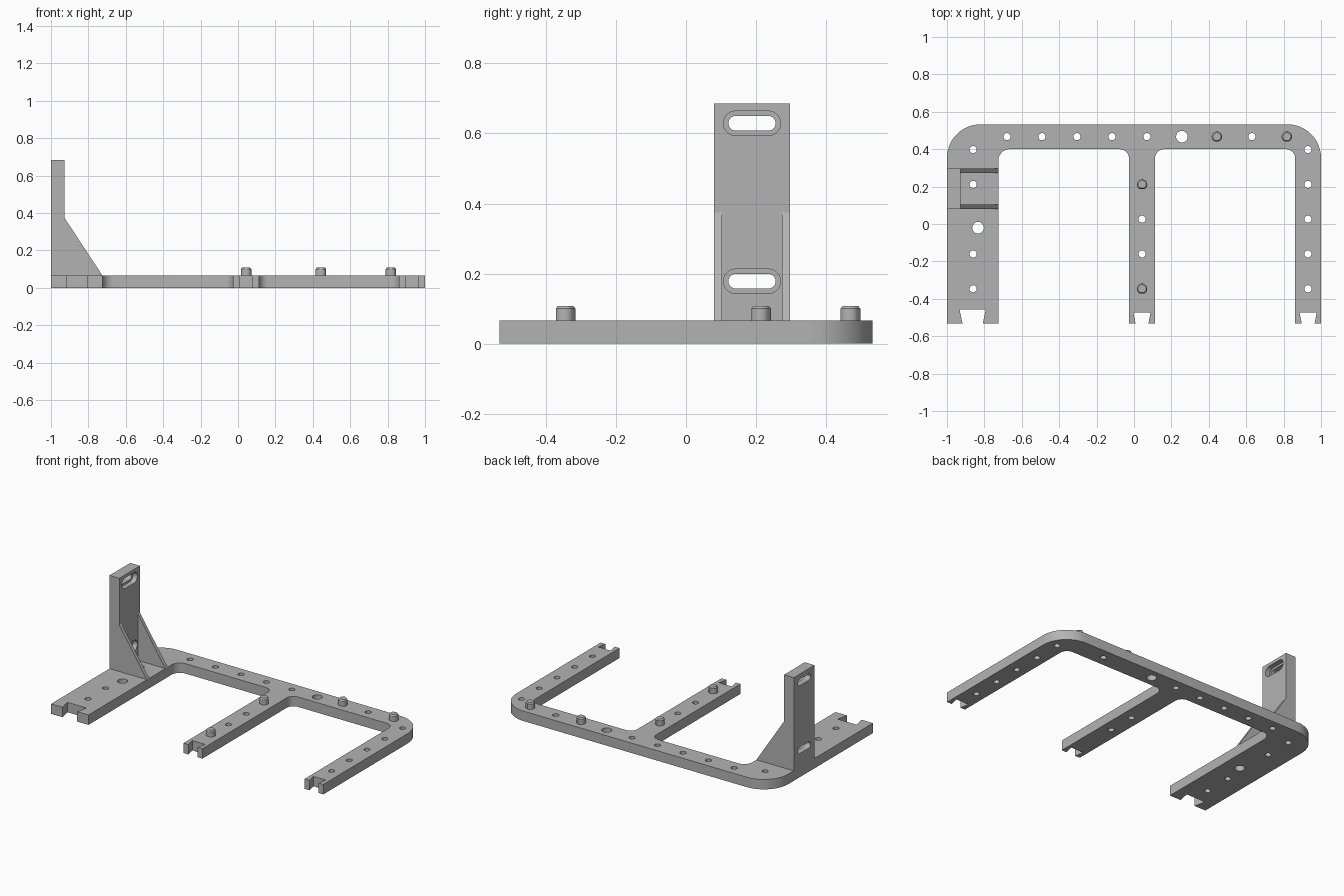
import bpy, bmesh
from math import sin, cos, pi
from mathutils import Vector

if "Cube" in bpy.data.objects:
    bpy.data.objects.remove(bpy.data.objects["Cube"], do_unlink=True)

GREY = (0.45, 0.45, 0.45, 1)
mat = bpy.data.materials.new("light grey")
mat.use_nodes = True
mat.diffuse_color = GREY
mat.node_tree.nodes["Principled BSDF"].inputs["Base Color"].default_value = GREY

T = 0.066            # plate thickness
PITCH = 0.187        # hole spacing
BACK, FRONT = 0.533, -0.533


def finish(bm, name):
    bmesh.ops.recalc_face_normals(bm, faces=bm.faces)
    mesh = bpy.data.meshes.new(name)
    bm.to_mesh(mesh)
    bm.free()
    mesh.materials.append(mat)
    ob = bpy.data.objects.new(name, mesh)
    bpy.context.collection.objects.link(ob)
    return ob


def activate(ob):
    bpy.ops.object.select_all(action='DESELECT')
    ob.select_set(True)
    bpy.context.view_layer.objects.active = ob


def smooth(ob):
    activate(ob)
    bpy.ops.object.shade_smooth_by_angle(angle=0.6)


def rounded(points, steps=12):
    """Closed outline from (x, y, corner radius); right-angled corners only are rounded."""
    out = []
    for i, (x, y, r) in enumerate(points):
        p = Vector((x, y))
        if not r:
            out.append(p)
            continue
        a = (Vector(points[i - 1][:2]) - p).normalized() * r
        b = (Vector(points[(i + 1) % len(points)][:2]) - p).normalized() * r
        for k in range(steps + 1):
            t = k / steps * pi / 2
            out.append(p + a * (1 - sin(t)) + b * (1 - cos(t)))
    return out


def circle(x, y, r, n=24):
    return [Vector((x + r * cos(2 * pi * i / n), y + r * sin(2 * pi * i / n))) for i in range(n)]


def slot(y0, y1, z, r, n=12):
    right = [Vector((y1 - r + r * sin(pi * i / n), z - r * cos(pi * i / n))) for i in range(n + 1)]
    left = [Vector((y0 + r - r * sin(pi * i / n), z + r * cos(pi * i / n))) for i in range(n + 1)]
    return right + left


def prism(name, loops, start, end, axis='Z'):
    """Extrude an outline (first loop) with holes (other loops) along an axis."""
    place = {'Z': lambda a, b, c: (a, b, c),
             'X': lambda a, b, c: (c, a, b),
             'Y': lambda a, b, c: (a, c, b)}[axis]
    bm = bmesh.new()
    for loop in loops:
        vs = [bm.verts.new(place(p[0], p[1], start)) for p in loop]
        for i, v in enumerate(vs):
            bm.edges.new((vs[i - 1], v))
    bmesh.ops.triangle_fill(bm, edges=bm.edges[:], use_beauty=True)
    bmesh.ops.dissolve_limit(bm, angle_limit=0.01, verts=[], edges=bm.edges[:])
    ext = bmesh.ops.extrude_face_region(bm, geom=bm.faces[:], use_keep_orig=True)
    verts = [g for g in ext["geom"] if isinstance(g, bmesh.types.BMVert)]
    bmesh.ops.translate(bm, verts=verts, vec=Vector(place(0, 0, end - start)))
    return finish(bm, name)


def notched_end(x0, x1, mouth, throat, depth):
    """Front end of a leg with a dovetail notch."""
    c = (x0 + x1) / 2
    return [(x0, FRONT, 0), (c - mouth, FRONT, 0), (c - throat, FRONT + depth, 0),
            (c + throat, FRONT + depth, 0), (c + mouth, FRONT, 0), (x1, FRONT, 0)]


# Flat frame: back bar with three legs
INNER = 0.4
outline = rounded(
    notched_end(-1, -0.725, 0.054, 0.07, 0.075) + [(-0.725, INNER, 0.06), (-0.027, INNER, 0.05)]
    + notched_end(-0.027, 0.112, 0.034, 0.046, 0.06) + [(0.112, INNER, 0.05), (0.862, INNER, 0.05)]
    + notched_end(0.862, 1, 0.034, 0.046, 0.06) + [(1, BACK, 0.18), (-1, BACK, 0.18)])

BAR_Y = 0.467
bar = [(-0.679 + PITCH * i, BAR_Y) for i in range(9)]
rows = [0.398 - PITCH * 0.995 * i for i in range(5)]
pins = [bar[6], bar[8], (0.043, rows[1]), (0.043, rows[4])]
small = [bar[i] for i in (0, 1, 2, 3, 4, 7)]
small += [(x, y) for x in (-0.86, 0.93) for y in rows if (x, y) != (-0.86, rows[2])]
small += [(0.043, y) for y in rows[2:4]]
large = [bar[5], (-0.834, -0.02)]
holes = [circle(x, y, 0.019) for x, y in small] + [circle(x, y, 0.031) for x, y in large]
smooth(prism("base_frame", [outline] + holes, 0, T))

# Upright wall with two counterbored slots
Y0, Y1 = 0.08, 0.297
WALL_X = -0.928
wall = prism("upright_wall", [[(Y0, T), (Y1, T), (Y1, 0.685), (Y0, 0.685)]], -1, WALL_X, 'X')
for z in (0.178, 0.629):
    for y0, y1, r, start in ((0.121, 0.256, 0.021, -1.1), (0.107, 0.27, 0.035, -0.96)):
        cutter = prism("slot_cutter", [slot(y0, y1, z, r)], start, WALL_X + 0.1, 'X')
        cutter.hide_render = True
        mod = wall.modifiers.new("slot", 'BOOLEAN')
        mod.operation = 'DIFFERENCE'
        mod.solver = 'EXACT'
        mod.object = cutter
        activate(wall)
        bpy.ops.object.modifier_apply(modifier=mod.name)
        bpy.data.objects.remove(cutter, do_unlink=True)
smooth(wall)

# Triangular gussets on both sides of the wall
for name, y in (("front_gusset", Y0), ("back_gusset", Y1 - 0.023)):
    prism(name, [[(WALL_X, T), (-0.725, T), (WALL_X, 0.375)]], y, y + 0.023, 'Y')


# Teardrop locating pins with chamfered tops
def pin(name, x, y, r=0.028):
    arc = [(-0.25 + 1.5 * i / 24) * -pi for i in range(25)]
    shape = [(r * cos(a), max(r * sin(a), -r * 0.9)) for a in arc] + [(0, r * 1.1)]
    bm = bmesh.new()
    rings = [[bm.verts.new((x + px * s, y + py * s, z)) for px, py in shape]
             for z, s in ((T - 0.004, 1), (0.1, 1), (0.108, 0.78))]
    for low, high in zip(rings, rings[1:]):
        for i in range(len(shape)):
            bm.faces.new((low[i - 1], low[i], high[i], high[i - 1]))
    bm.faces.new(rings[0])
    bm.faces.new(rings[-1])
    smooth(finish(bm, name))


for i, (x, y) in enumerate(pins):
    pin(f"locating_pin_{i + 1}", x, y)
